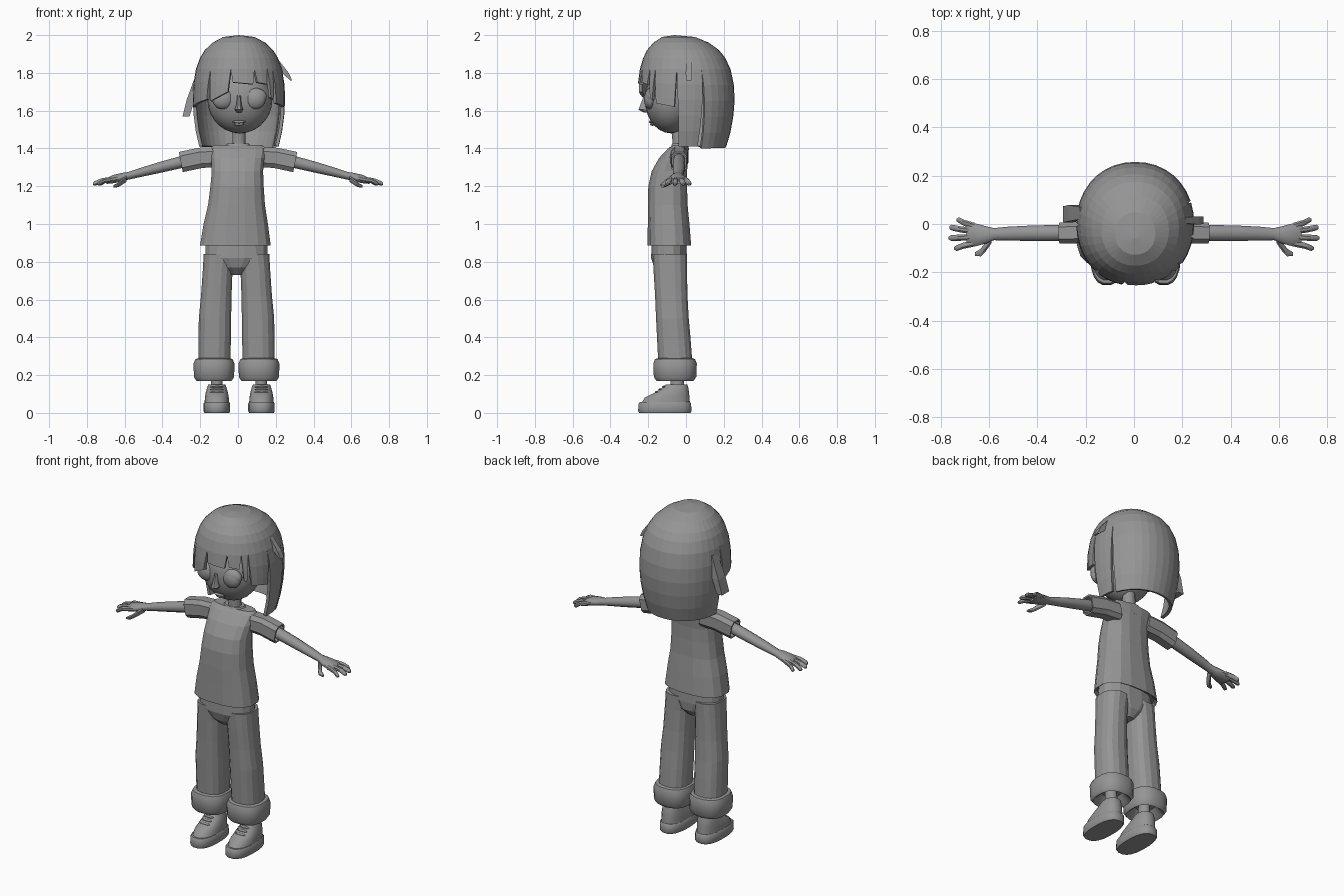
import bpy, bmesh
from math import sin, cos, pi, radians, copysign

cube = bpy.data.objects.get("Cube")
if cube:
    bpy.data.objects.remove(cube, do_unlink=True)

GREY = (0.3, 0.3, 0.3, 1)
clay = bpy.data.materials.new("plain grey")
clay.use_nodes = True
clay.diffuse_color = GREY
clay.node_tree.nodes["Principled BSDF"].inputs["Base Color"].default_value = GREY


def finish(name, bm, smooth=False):
    """Turn a bmesh into a named, coloured object."""
    bmesh.ops.recalc_face_normals(bm, faces=bm.faces[:])
    mesh = bpy.data.meshes.new(name)
    bm.to_mesh(mesh)
    bm.free()
    mesh.materials.append(clay)
    obj = bpy.data.objects.new(name, mesh)
    bpy.context.collection.objects.link(obj)
    if smooth:
        bpy.ops.object.select_all(action="DESELECT")
        bpy.context.view_layer.objects.active = obj
        obj.select_set(True)
        bpy.ops.object.shade_smooth_by_angle(angle=radians(40))
    return obj


def signed_power(value, exponent):
    return copysign(abs(value) ** exponent, value)


def loft(name, rings, sides=16, power=2, along_x=False, side=1, lean=0, smooth=False):
    """Skin rings (x, y, z, half width, half depth), level or facing along x."""
    bm = bmesh.new()
    loops = []
    for x, y, z, a, b in rings:
        loop = []
        for i in range(sides):
            angle = 2 * pi * (i + 0.5) / sides
            u = a * signed_power(cos(angle), 2 / power)
            v = b * signed_power(sin(angle), 2 / power)
            if along_x:
                point = ((x + lean * v) * side, y + u, z + v)
            else:
                point = (x + u, y + v, z)
            loop.append(bm.verts.new(point))
        loops.append(loop)
    for low, high in zip(loops, loops[1:]):
        for i in range(sides):
            j = (i + 1) % sides
            bm.faces.new((low[i], low[j], high[j], high[i]))
    bm.faces.new(loops[0])
    bm.faces.new(loops[-1])
    return finish(name, bm, smooth)


def ball(name, centre, size, smooth=True):
    bm = bmesh.new()
    bmesh.ops.create_uvsphere(bm, u_segments=24, v_segments=14, radius=1)
    bmesh.ops.scale(bm, vec=size, verts=bm.verts)
    bmesh.ops.translate(bm, vec=centre, verts=bm.verts)
    return finish(name, bm, smooth)


# Hair: a dome whose lower edge is split into separate locks
HAIR = [(2, 0), (1.99, .34), (1.96, .57), (1.92, .74), (1.88, .84), (1.82, .93),
        (1.74, .985), (1.64, 1), (1.52, .96), (1.4, .85)]
SPLIT = 1.82


def hair_point(degrees, z):
    for (za, ra), (zb, rb) in zip(HAIR, HAIR[1:]):
        if z >= zb - 1e-6:
            break
    r = ra + (rb - ra) * (za - z) / (za - zb)
    angle = radians(degrees)
    x = signed_power(sin(angle), .95) * .245 * r
    y = -signed_power(cos(angle), .95) * .258 * r
    return x + .005, y - .06 * (1 - r), z


def patch(bm, rows):
    grid = [[bm.verts.new(p) for p in row] for row in rows]
    for upper, lower in zip(grid, grid[1:]):
        for i in range(len(upper) - 1):
            bm.faces.new((upper[i], upper[i + 1], lower[i + 1], lower[i]))


bm = bmesh.new()
crown = [z for z, r in HAIR if r and z >= SPLIT]
patch(bm, [[hair_point(d, z) for d in range(0, 370, 10)] for z in crown])
top = bm.verts.new((.005, -.06, 2))
ring = [bm.verts.new(hair_point(d, crown[0])) for d in range(0, 360, 10)]
for i in range(len(ring)):
    bm.faces.new((top, ring[i], ring[i - 1]))
# Each lock: start angle, end angle, tip height at start and at end
LOCKS = [(-90, -40, 1.62, 1.66), (-40, -10, 1.65, 1.7), (-10, 20, 1.75, 1.74),
         (20, 40, 1.75, 1.74), (40, 50, 1.67, 1.66), (50, 80, 1.64, 1.62),
         (80, 110, 1.41, 1.41), (110, 270, 1.4, 1.41)]
for start, end, tip_a, tip_b in LOCKS:
    rows = []
    for step in range(6):
        t = step / 5
        row = []
        for d in range(start, end + 10, 10):
            f = (d - start) / (end - start)
            z = SPLIT + (tip_a + (tip_b - tip_a) * f - SPLIT) * t
            row.append(hair_point(d + 3 * t * (1 - 2 * f), z))
        rows.append(row)
    patch(bm, rows)
bmesh.ops.remove_doubles(bm, verts=bm.verts, dist=.0005)
hair = finish("hair", bm)
shell = hair.modifiers.new("thickness", "SOLIDIFY")
shell.thickness = .018
shell.offset = -1

# Loose locks sticking out at the sides
loft("right_loose_lock", [(-.275, .04, 1.57, .022, .04), (-.25, .045, 1.66, .025, .04),
                          (-.215, .045, 1.79, .01, .03)], 4, 4)
loft("left_loose_lock", [(.282, .015, 1.76, .006, .018), (.25, .015, 1.8, .022, .02),
                         (.205, .015, 1.87, .01, .015)], 4, 4)

# Head and face
ball("head", (.01, -.08, 1.66), (.172, .138, .18))
loft("nose", [(.005, -.212, 1.59, .012, .01), (.005, -.224, 1.605, .024, .03),
              (.005, -.22, 1.63, .015, .024), (.005, -.21, 1.68, .01, .014)], 8, smooth=True)
for label, x in (("right", -.08), ("left", .09)):
    ball(label + "_eye", (x, -.19, 1.66), (.056, .032, .052))
    ball(label + "_eyelid", (x, -.185, 1.675), (.062, .033, .045))
ball("upper_lip", (.005, -.184, 1.541), (.035, .013, .008))
ball("lower_lip", (.005, -.178, 1.528), (.026, .013, .008))
loft("neck", [(.005, -.03, 1.36, .05, .045), (.005, -.035, 1.42, .036, .036),
              (.005, -.045, 1.54, .036, .038)], 12, smooth=True)

# Shirt
loft("shirt_body", [(-.014, -.09, .9, .175, .1), (-.014, -.088, .885, .19, .117),
                    (-.012, -.092, 1, .173, .112), (-.008, -.097, 1.1, .153, .107),
                    (-.005, -.097, 1.2, .143, .104), (-.003, -.088, 1.28, .138, .095),
                    (0, -.065, 1.35, .142, .078), (0, -.04, 1.4, .15, .056),
                    (0, -.03, 1.418, .13, .042)], 16, 2.6)
loft("collar", [(0, -.035, 1.4, .08, .05), (0, -.03, 1.425, .06, .044)], 16)

# Trousers
loft("trouser_seat", [(-.008, -.08, .73, .03, .05), (-.008, -.085, .77, .1, .085),
                      (-.008, -.09, .82, .168, .096), (-.008, -.09, .92, .165, .094)], 16, 2.4)

for label, s in (("right", -1), ("left", 1)):
    # Sleeve with a hollow end
    loft(label + "_sleeve", [(.1, -.035, 1.355, .05, .055), (.2, -.035, 1.35, .047, .056),
                             (.303, -.037, 1.328, .045, .056), (.303, -.037, 1.328, .038, .047),
                             (.24, -.037, 1.34, .038, .047)],
         8, 3.2, along_x=True, side=s, lean=.2)
    # Arm and hand
    loft(label + "_arm", [(.15, -.037, 1.36, .03, .03), (.32, -.037, 1.323, .034, .033),
                          (.42, -.038, 1.298, .033, .03), (.52, -.04, 1.272, .03, .025),
                          (.58, -.042, 1.255, .026, .021), (.61, -.045, 1.248, .036, .024),
                          (.66, -.045, 1.238, .05, .023), (.695, -.042, 1.228, .046, .016)],
         12, along_x=True, side=s, smooth=True)
    for finger, y, tip_x, tip_y in (("index", -.08, .745, -.1), ("middle", -.055, .768, -.058),
                                    ("ring", -.03, .765, -.015), ("little", -.008, .735, .016)):
        loft(label + "_" + finger + "_finger",
             [(.66, y, 1.237, .014, .015), ((.67 + tip_x) / 2, (y + tip_y) / 2, 1.23, .014, .014),
              (tip_x - .01, tip_y, 1.215, .013, .013), (tip_x, tip_y, 1.212, .006, .006)],
             8, along_x=True, side=s, smooth=True)
    loft(label + "_thumb", [(.59, -.06, 1.24, .02, .018), (.615, -.095, 1.222, .021, .017),
                            (.635, -.118, 1.207, .017, .013), (.658, -.125, 1.2, .009, .007)],
         8, along_x=True, side=s, smooth=True)

    # Trouser leg and rolled cuff
    def across(offset):
        return -.008 + s * offset
    loft(label + "_trouser_leg",
         [(across(.118), -.055, .24, .086, .092), (across(.115), -.065, .4, .087, .09),
          (across(.114), -.072, .5, .087, .088), (across(.107), -.078, .62, .082, .087),
          (across(.1), -.083, .75, .08, .09), (across(.09), -.085, .84, .085, .093)], 16, 2.4)
    loft(label + "_cuff",
         [(across(.119), -.055, .22, .05, .055), (across(.119), -.055, .18, .08, .085),
          (across(.119), -.058, .17, .095, .1), (across(.119), -.058, .19, .108, .114),
          (across(.119), -.058, .26, .11, .117), (across(.119), -.058, .285, .1, .108),
          (across(.119), -.058, .29, .08, .09)], 16, 2.6, smooth=True)

    # Ankle, shoe and laces
    foot = .006 + s * .118
    loft(label + "_ankle", [(foot, -.045, .1, .033, .04), (foot, -.05, .25, .03, .034)], 12,
         smooth=True)
    loft(label + "_sole", [(foot, -.112, 0, .066, .137), (foot, -.112, .01, .071, .143),
                           (foot, -.112, .05, .071, .14), (foot, -.112, .057, .066, .134)],
         20, 2.5, smooth=True)
    loft(label + "_shoe_upper", [(foot, -.108, .05, .066, .13), (foot, -.1, .08, .064, .12),
                                 (foot, -.077, .105, .06, .094), (foot, -.058, .13, .053, .072),
                                 (foot, -.05, .15, .046, .058), (foot, -.05, .135, .035, .045)],
         20, 2.3, smooth=True)
    for i in range(3):
        ball(label + "_lace", (foot, -.155 + i * .019, .11 + i * .014), (.036, .009, .006))
